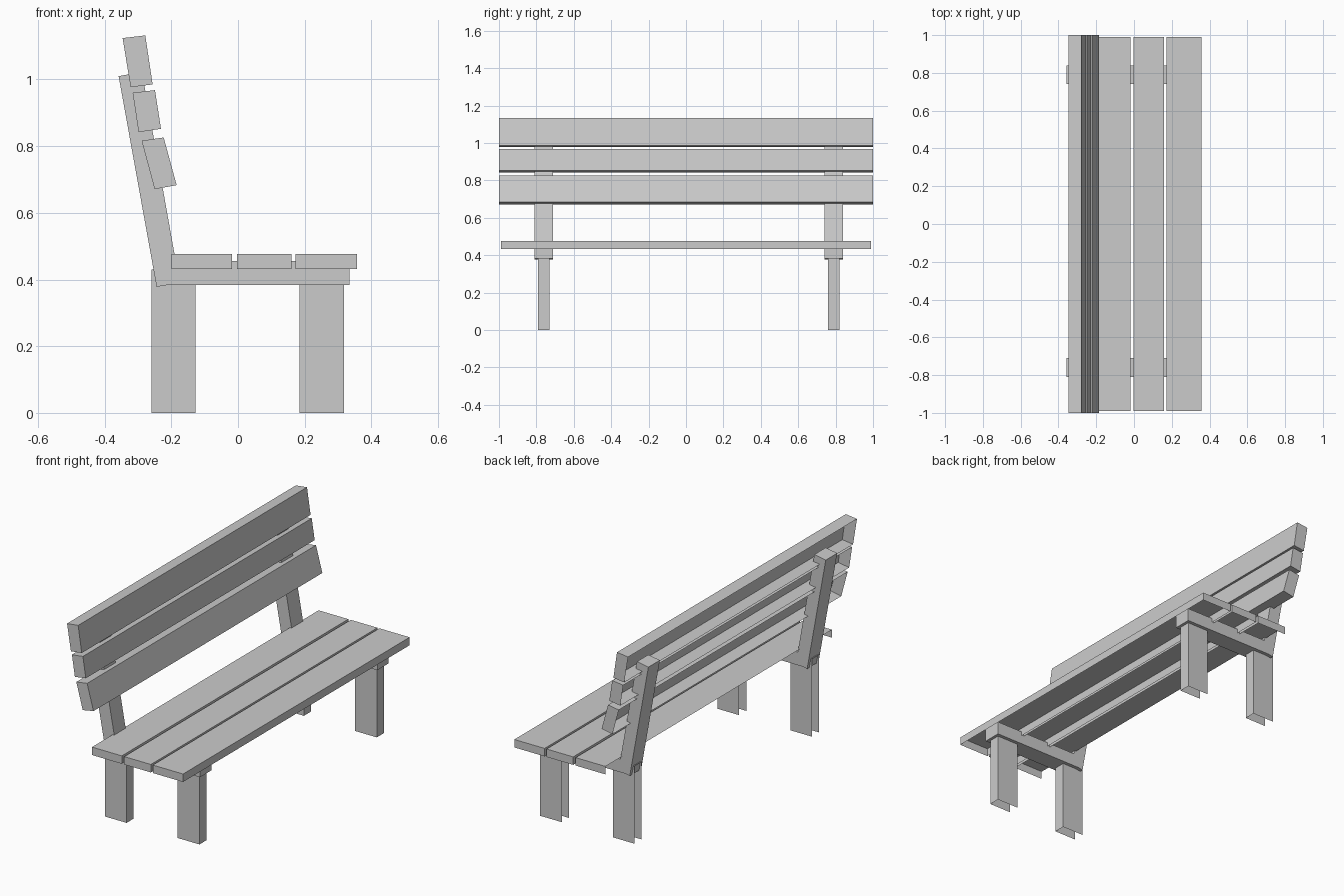
import bpy, bmesh
from mathutils import Vector

if "Cube" in bpy.data.objects:
    bpy.data.objects.remove(bpy.data.objects["Cube"])


def prism(name, profile, y0, y1, open_dirs=()):
    """Extrude an x-z profile along y; leave faces open where they face open_dirs."""
    bm = bmesh.new()
    face = bm.faces.new([bm.verts.new((x, y0, z)) for x, z in profile])
    ext = bmesh.ops.extrude_face_region(bm, geom=[face])
    moved = [g for g in ext["geom"] if isinstance(g, bmesh.types.BMVert)]
    bmesh.ops.translate(bm, vec=(0, y1 - y0, 0), verts=moved)
    bmesh.ops.recalc_face_normals(bm, faces=bm.faces)
    bm.normal_update()
    hidden = [f for f in bm.faces
              if any(f.normal.dot(Vector(d)) > 0.9 for d in open_dirs)]
    bmesh.ops.delete(bm, geom=hidden, context="FACES")
    mesh = bpy.data.meshes.new(name)
    bm.to_mesh(mesh)
    bm.free()
    obj = bpy.data.objects.new(name, mesh)
    bpy.context.collection.objects.link(obj)
    return obj


def rect(x0, x1, z0, z1):
    return [(x0, z0), (x1, z0), (x1, z1), (x0, z1)]


BACK, DOWN = (-1, 0, 0), (0, 0, -1)

# Seat slats, hollow underneath
for i, (x0, x1) in enumerate([(-0.2, -0.018), (-0.003, 0.16), (0.172, 0.357)]):
    openings = (DOWN, BACK) if i == 0 else (DOWN,)
    prism(f"seat_slat_{i + 1}", rect(x0, x1, 0.432, 0.476), -0.99, 0.99, openings)

# Backrest slats, open at the rear
back_slats = [
    [(-0.346, 1.124), (-0.278, 1.132), (-0.256, 0.985), (-0.322, 0.977)],
    [(-0.316, 0.960), (-0.249, 0.968), (-0.231, 0.852), (-0.298, 0.842)],
    [(-0.289, 0.816), (-0.223, 0.826), (-0.184, 0.683), (-0.250, 0.671)],
]
for i, profile in enumerate(back_slats):
    prism(f"back_slat_{i + 1}", profile, -1.0, 1.0, (BACK,))

# End frames: legs, seat bearer and leaning back post
for side, yc in (("near", -0.76), ("far", 0.79)):
    for leg, x0, x1 in (("back_leg", -0.26, -0.128), ("front_leg", 0.185, 0.318)):
        prism(f"{side}_{leg}", rect(x0, x1, 0.0, 0.43),
              yc - 0.031, yc + 0.031, (BACK, DOWN))
    prism(f"{side}_seat_bearer",
          [(-0.235, 0.383), (0.334, 0.383), (0.334, 0.455), (-0.25, 0.455)],
          yc - 0.05, yc + 0.05)
    prism(f"{side}_back_post",
          [(-0.244, 0.378), (-0.175, 0.39), (-0.288, 1.022), (-0.358, 1.01)],
          yc - 0.05, yc + 0.05)
